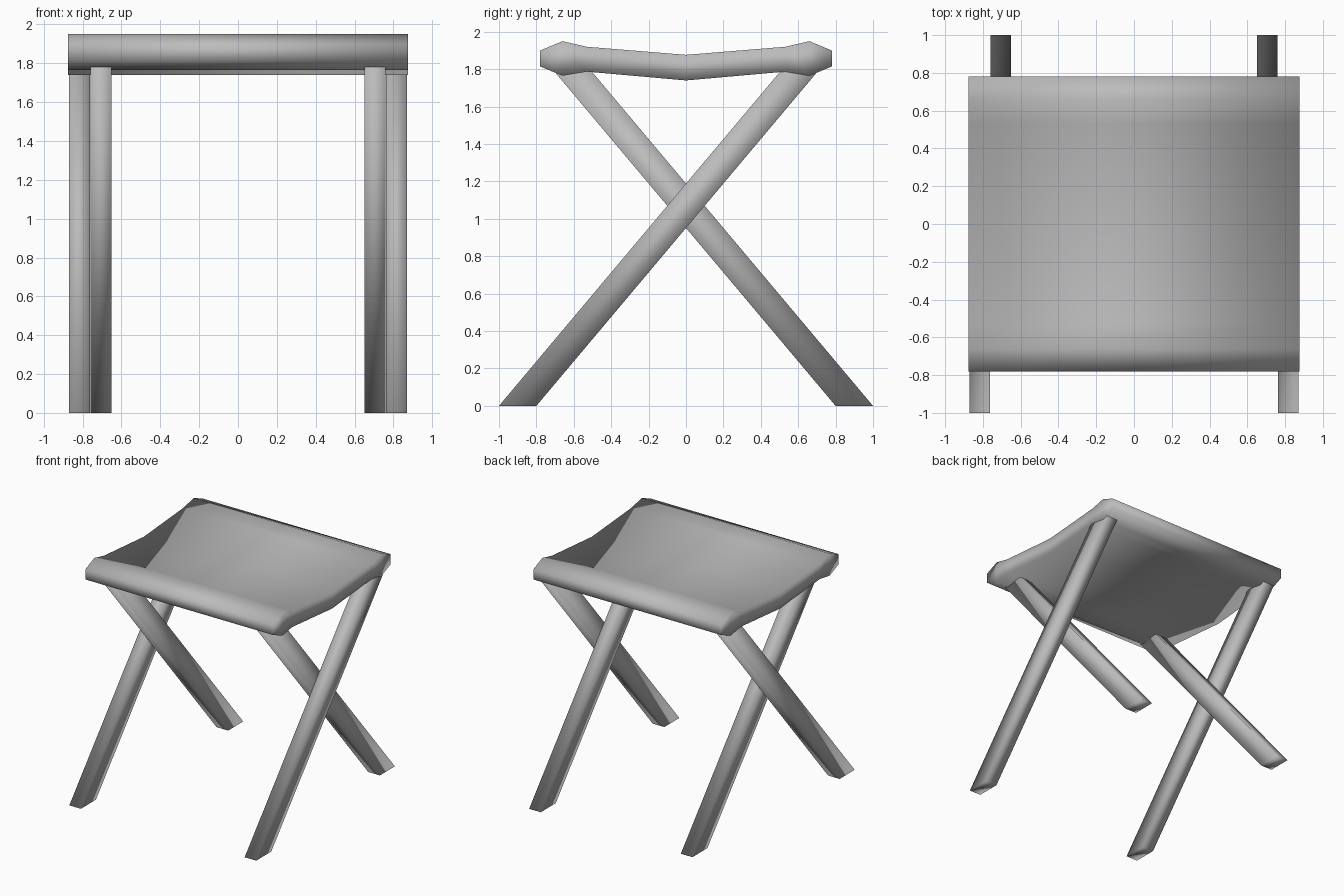
import bpy

if "Cube" in bpy.data.objects:
    bpy.data.objects.remove(bpy.data.objects["Cube"], do_unlink=True)

# One plain grey for the whole stool
grey = bpy.data.materials.new("plain_grey")
grey.use_nodes = True
colour = (0.5, 0.5, 0.5, 1)
grey.diffuse_color = colour
grey.node_tree.nodes["Principled BSDF"].inputs["Base Color"].default_value = colour


def make_object(name, verts, faces):
    mesh = bpy.data.meshes.new(name)
    mesh.from_pydata(verts, [], faces)
    mesh.materials.append(grey)
    mesh.shade_smooth()
    obj = bpy.data.objects.new(name, mesh)
    bpy.context.collection.objects.link(obj)
    return obj


# Seat: sagging sling with thick rolled edges, given as (y, top z, bottom z)
half = [(-0.78, 1.9, 1.815), (-0.66, 1.95, 1.765), (-0.53, 1.92, 1.787)]
section = half + [(0, 1.877, 1.74)] + [(-y, t, b) for y, t, b in reversed(half)]
outline = [(y, t) for y, t, b in section] + [(y, b) for y, t, b in reversed(section)]
n = len(outline)
seat_half_width = 0.875
verts = [(x, y, z) for x in (-seat_half_width, seat_half_width) for y, z in outline]
faces = [(i, (i + 1) % n, (i + 1) % n + n, i + n) for i in range(n)]
for i in range(len(section) - 1):
    j = n - 1 - i
    faces.append((i, j, j - 1, i + 1))
    faces.append((i + n, i + 1 + n, j - 1 + n, j + n))
make_object("seat", verts, faces)


# Legs: slanted bars with level ends, each pair crossing in an X
def make_leg(name, x, foot_y):
    leg_top = 1.8
    top_y = foot_y * (1 - leg_top / 1.07)
    verts = [(x + dx, y + dy, z)
             for y, z in ((foot_y, 0), (top_y, leg_top))
             for dx, dy in ((-0.054, -0.1), (0.054, -0.1), (0.054, 0.1), (-0.054, 0.1))]
    faces = [(3, 2, 1, 0), (4, 5, 6, 7)]
    faces += [(i, (i + 1) % 4, (i + 1) % 4 + 4, i + 4) for i in range(4)]
    make_object(name, verts, faces)


for side, sign in (("left", 1), ("right", -1)):
    make_leg(side + "_outer_leg", sign * 0.816, -0.9)
    make_leg(side + "_inner_leg", sign * 0.706, 0.9)
